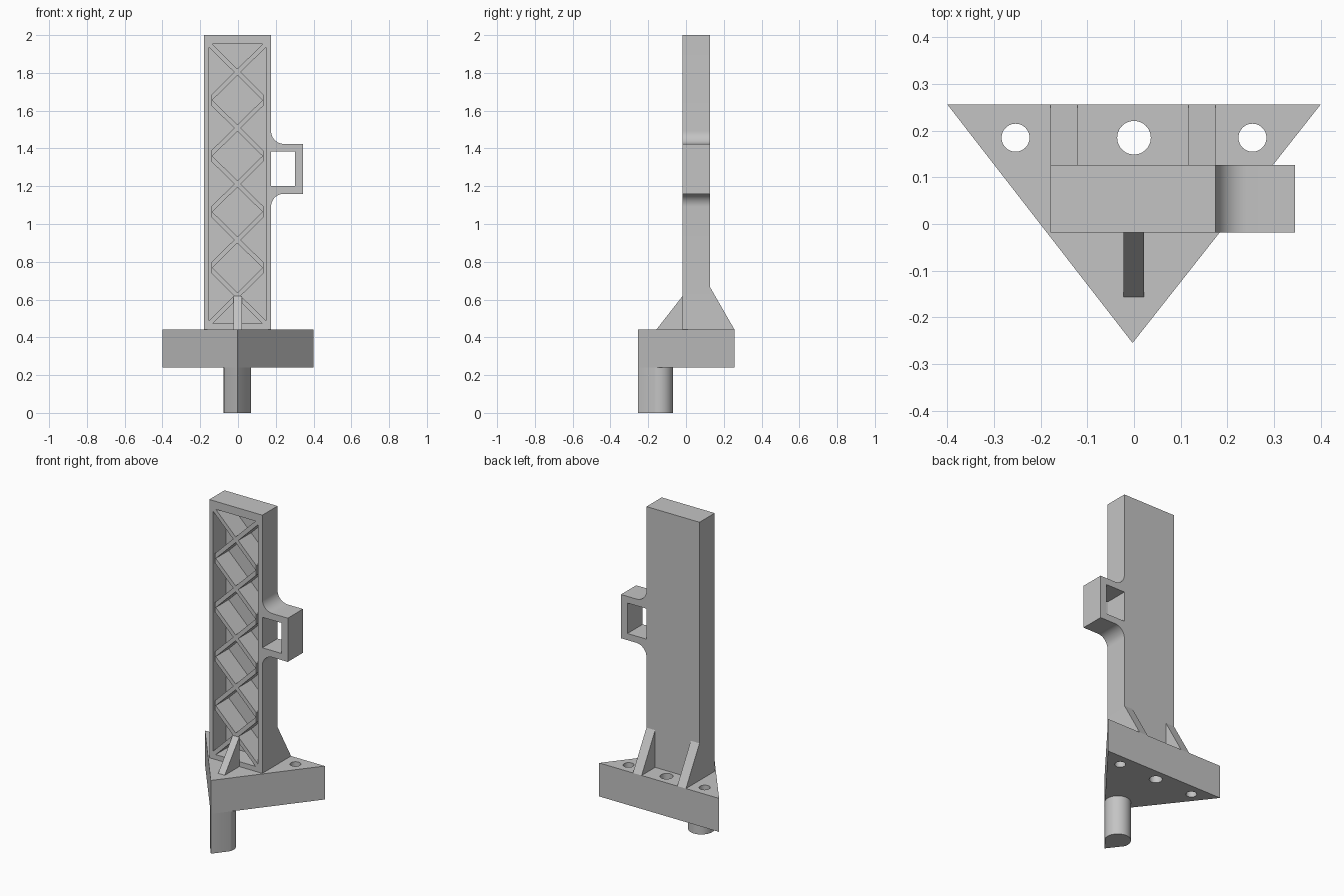
import bpy, bmesh
from math import cos, sin, radians, pi

if "Cube" in bpy.data.objects:
    bpy.data.objects.remove(bpy.data.objects["Cube"], do_unlink=True)

grey = bpy.data.materials.new("light grey")
grey.use_nodes = True
grey.diffuse_color = (0.55, 0.55, 0.55, 1)
grey.node_tree.nodes["Principled BSDF"].inputs["Base Color"].default_value = grey.diffuse_color

PLACE = {"X": lambda u, v, w: (w, u, v),
         "Y": lambda u, v, w: (u, w, v),
         "Z": lambda u, v, w: (u, v, w)}


def prism(name, points, axis, start, end):
    """Extrude a flat outline along an axis."""
    bm = bmesh.new()
    place = PLACE[axis]
    face = bm.faces.new([bm.verts.new(place(u, v, start)) for u, v in points])
    grown = bmesh.ops.extrude_face_region(bm, geom=[face])["geom"]
    shift = place(0, 0, end - start)
    bmesh.ops.translate(bm, vec=shift, verts=[g for g in grown if isinstance(g, bmesh.types.BMVert)])
    bmesh.ops.recalc_face_normals(bm, faces=bm.faces)
    mesh = bpy.data.meshes.new(name)
    bm.to_mesh(mesh)
    bm.free()
    mesh.materials.append(grey)
    obj = bpy.data.objects.new(name, mesh)
    bpy.context.collection.objects.link(obj)
    return obj


def rect(u0, u1, v0, v1):
    return [(u0, v0), (u1, v0), (u1, v1), (u0, v1)]


def arc(cx, cy, r, a0, a1, steps=12):
    angles = [radians(a0 + (a1 - a0) * i / steps) for i in range(steps + 1)]
    return [(cx + r * cos(a), cy + r * sin(a)) for a in angles]


def activate(obj):
    bpy.ops.object.select_all(action="DESELECT")
    obj.select_set(True)
    bpy.context.view_layer.objects.active = obj


def cut(obj, cutter):
    """Subtract a cutter, then remove it."""
    mod = obj.modifiers.new("cut", "BOOLEAN")
    mod.operation, mod.solver, mod.object = "DIFFERENCE", "EXACT", cutter
    activate(obj)
    bpy.ops.object.modifier_apply(modifier=mod.name)
    bpy.data.objects.remove(cutter, do_unlink=True)


def smooth(obj):
    activate(obj)
    bpy.ops.object.shade_smooth_by_angle(angle=radians(30))


MID = -0.003                      # centre line of the column
FRONT, BACK = -0.018, 0.127       # column faces
LEFT, RIGHT = MID - 0.176, MID + 0.178
FLOOR, BASE_TOP = 0.24, 0.442

# Triangular base with three bolt holes
base = prism("base", [(-0.4, 0.256), (MID, -0.255), (0.4, 0.256)], "Z", FLOOR, BASE_TOP)
for x, r in ((-0.254, 0.03), (0, 0.036), (0.254, 0.03)):
    cut(base, prism("hole_cutter", arc(x, 0.185, r, 0, 352.5, 47), "Z", 0.1, 0.6))
smooth(base)

# Leg: pointed at the front, rounded at the back
leg = prism("leg", [(MID, -0.255)] + arc(MID, -0.142, 0.0725, -20, 200, 32), "Z", 0, FLOOR + 0.02)
smooth(leg)

# Column with filleted side bracket
R = 0.068
ARM, ARM_LOW, ARM_HIGH = 0.345, 1.16, 1.424
outline = [(LEFT, BASE_TOP), (RIGHT, BASE_TOP)]
outline += arc(RIGHT + R, ARM_LOW - R, R, 180, 90)
outline += [(ARM, ARM_LOW), (ARM, ARM_HIGH)]
outline += arc(RIGHT + R, ARM_HIGH + R, R, 270, 180)
outline += [(RIGHT, 2), (LEFT, 2)]
column = prism("column", outline, "Y", FRONT, BACK)
cut(column, prism("window_cutter", rect(RIGHT, 0.302, 1.2, 1.384), "Y", -0.2, 0.3))

# Open pocket in the column front
HALF, LOW, HIGH, PLATE = 0.15, 0.472, 1.952, 0.105
cut(column, prism("pocket_cutter", rect(MID - HALF, MID + HALF, LOW, HIGH), "Y", -0.2, PLATE))
smooth(column)

# Crossed lattice ribs, stopping short of the side walls except at the corners
CELLS, THICK, SHORT, LONG = 5, 0.017, 0.137, 0.157
step = (HIGH - LOW) / CELLS
for i in range(CELLS):
    centre = LOW + step * (i + 0.5)
    for side in (-1, 1):
        low = LONG if i == 0 else SHORT
        high = LONG if i == CELLS - 1 else SHORT
        slope = step / (2 * HALF)
        z0, z1 = centre - low * slope, centre + high * slope
        x0, x1 = MID - side * low, MID + side * high
        prism("lattice_rib", [(x0, z0 - THICK), (x1, z1 - THICK), (x1, z1 + THICK), (x0, z0 + THICK)],
              "Y", FRONT, PLATE + 0.005)

# Front gusset and the two rear gussets
prism("front_gusset", [(-0.156, BASE_TOP), (FRONT + 0.001, BASE_TOP), (FRONT + 0.001, 0.62)],
      "X", MID - 0.02, MID + 0.024)
for name, x in (("right_rear_gusset", LEFT), ("left_rear_gusset", RIGHT - 0.058)):
    prism(name, [(BACK - 0.001, BASE_TOP), (0.256, BASE_TOP), (BACK - 0.001, 0.668)], "X", x, x + 0.058)
